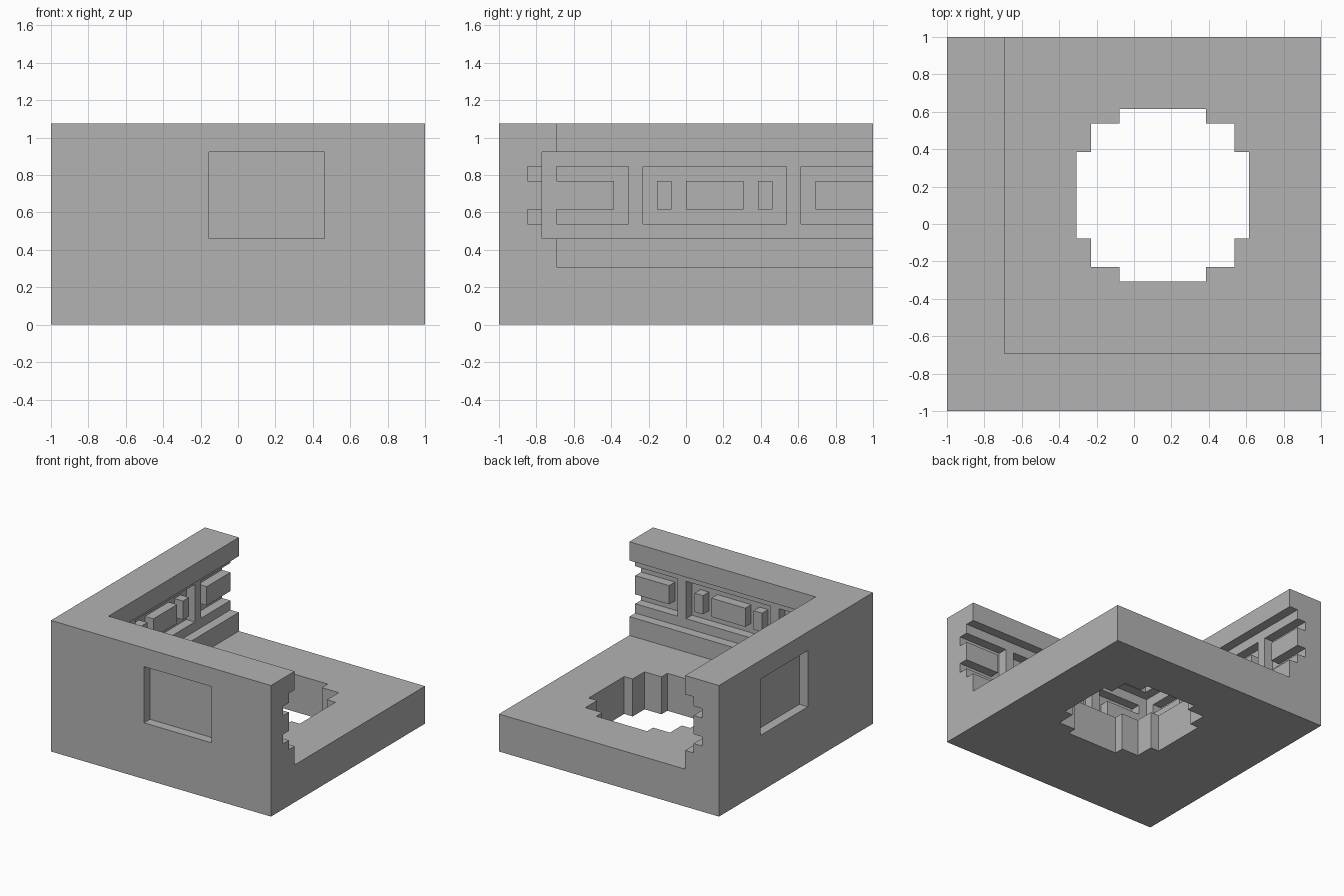
import bpy
import bmesh
from mathutils import Matrix, Vector

U = 1 / 13  # one stone unit: the model is 26 units wide

cube = bpy.data.objects.get("Cube")
if cube:
    bpy.data.objects.remove(cube, do_unlink=True)

stone = bpy.data.materials.new("stone grey")
stone.use_nodes = True
colour = (0.45, 0.45, 0.45, 1)
stone.diffuse_color = colour
stone.node_tree.nodes["Principled BSDF"].inputs["Base Color"].default_value = colour


def box(name, x, y, z):
    """Box from (low, high) ranges given in stone units."""
    low, high = (Vector(p) * U for p in zip(x, y, z))
    bm = bmesh.new()
    size = Matrix.Diagonal((*(high - low), 1))
    bmesh.ops.create_cube(bm, size=1, matrix=Matrix.Translation((low + high) / 2) @ size)
    mesh = bpy.data.meshes.new(name)
    bm.to_mesh(mesh)
    bm.free()
    mesh.materials.append(stone)
    obj = bpy.data.objects.new(name, mesh)
    bpy.context.collection.objects.link(obj)
    return obj


def cut(target, x, y, z):
    """Carve a box out of the target."""
    cutter = box("cutter", x, y, z)
    cutter.hide_render = True
    mod = target.modifiers.new("carve", "BOOLEAN")
    mod.operation = "DIFFERENCE"
    mod.solver = "EXACT"
    mod.object = cutter
    bpy.context.view_layer.objects.active = target
    bpy.ops.object.modifier_apply(modifier=mod.name)
    bpy.data.objects.remove(cutter, do_unlink=True)


# Corner room: floor slab with two tall walls
room = box("corner_room", (-13, 13), (-13, 13), (0, 14))
cut(room, (-9, 15), (-9, 15), (4, 16))

# Long recessed band around the inside of both walls
cut(room, (-10, 15), (-10, 15), (6, 12))

# Stepped round opening through the floor
for wide, deep in (((-4, 8), (-1, 5)), ((-3, 7), (-3, 7)), ((-1, 5), (-4, 8))):
    cut(room, wide, deep, (-1, 5))

# Inner panels and outer niche, repeated on the front and right walls
panels = ((-9, -4), (-3, 7), (8, 15))
blocks = ((-9, -5), (-2, -1), (0, 4), (5, 6), (9, 13))
for wall in ("front", "right"):
    def place(along, across):
        return (along, across) if wall == "front" else (across, along)

    for along in panels:
        cut(room, *place(along, (-11, -9.5)), (7, 11))
    cut(room, *place((-2, 6), (-14, -12)), (6, 12))
    for i, along in enumerate(blocks):
        box(f"{wall}_wall_block_{i + 1}", *place(along, (-11, -10)), (8, 10))
